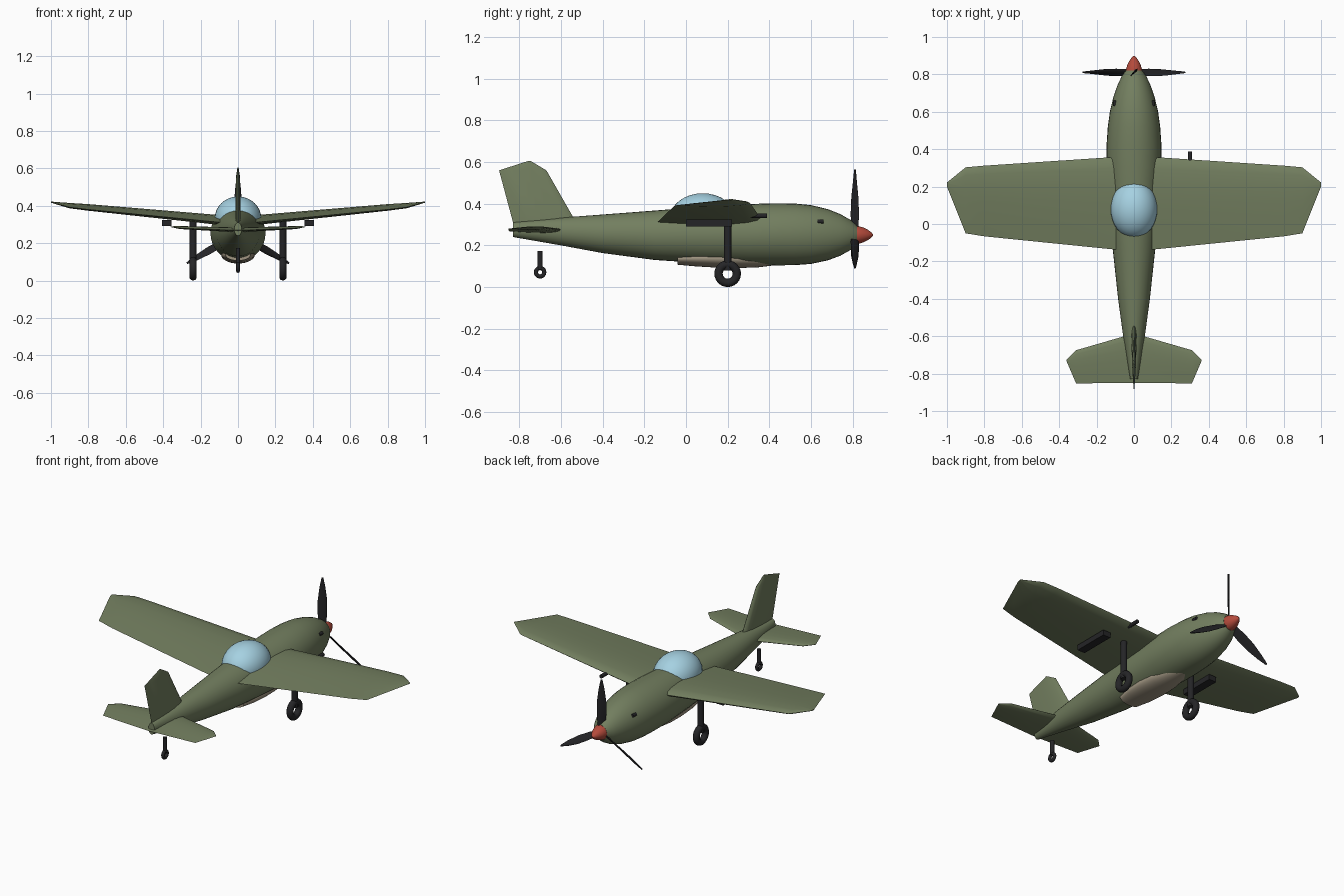
import bpy, bmesh
from math import sin, cos, pi, radians
from mathutils import Vector, Matrix

if "Cube" in bpy.data.objects:
    bpy.data.objects.remove(bpy.data.objects["Cube"])


def material(name, rgb):
    m = bpy.data.materials.new(name)
    m.diffuse_color = (*rgb, 1)
    m.use_nodes = True
    m.node_tree.nodes["Principled BSDF"].inputs["Base Color"].default_value = m.diffuse_color
    return m


GREEN = material("olive_green", (0.17, 0.21, 0.115))
DARK = material("near_black", (0.018, 0.018, 0.02))
RED = material("spinner_red", (0.46, 0.07, 0.045))
GLASS = material("canopy_blue", (0.38, 0.64, 0.76))
TAN = material("belly_tan", (0.35, 0.30, 0.22))


def finish(ob, name, mat, angle=40):
    ob.name = name
    ob.data.materials.append(mat)
    bpy.ops.object.select_all(action='DESELECT')
    ob.select_set(True)
    bpy.context.view_layer.objects.active = ob
    bpy.ops.object.shade_smooth_by_angle(angle=radians(angle))
    return ob


def loft(name, rings, mat, angle=40):
    """Skin a list of equal-length point rings and cap both ends."""
    bm = bmesh.new()
    vs = [[bm.verts.new(p) for p in r] for r in rings]
    n = len(rings[0])
    for a, b in zip(vs, vs[1:]):
        for i in range(n):
            bm.faces.new((a[i], a[(i + 1) % n], b[(i + 1) % n], b[i]))
    bm.faces.new(vs[0])
    bm.faces.new(vs[-1])
    bmesh.ops.recalc_face_normals(bm, faces=bm.faces)
    me = bpy.data.meshes.new(name)
    bm.to_mesh(me)
    bm.free()
    ob = bpy.data.objects.new(name, me)
    bpy.context.collection.objects.link(ob)
    return finish(ob, name, mat, angle)


def oval(y, hw, z0, z1, n=32):
    zc, hz = (z0 + z1) / 2, (z1 - z0) / 2
    return [(hw * cos(2 * pi * i / n), y, zc + hz * sin(2 * pi * i / n)) for i in range(n)]


def foil(le, te, thick):
    """Symmetric wing section from leading to trailing edge."""
    le, te, t = Vector(le), Vector(te), Vector(thick) / 2
    prof = [(0.03, .45), (0.12, .82), (0.3, 1), (0.5, .88), (0.75, .5)]
    up = [le.lerp(te, f) + t * h for f, h in prof]
    low = [le.lerp(te, f) - t * h for f, h in reversed(prof)]
    return [le] + up + [te] + low


def wing(name, sections, mat):
    """sections: x, y_lead, z_lead, y_trail, z_trail, thickness; first at x = 0."""
    both = [(-s[0], *s[1:]) for s in reversed(sections[1:])] + sections
    rings = [foil((x, yl, zl), (x, yt, zt), (0, 0, t)) for x, yl, zl, yt, zt, t in both]
    return loft(name, rings, mat)


def rod(name, a, b, r, mat, n=16):
    a, b = Vector(a), Vector(b)
    bpy.ops.mesh.primitive_cylinder_add(vertices=n, radius=r, depth=(b - a).length, location=(a + b) / 2)
    ob = bpy.context.object
    ob.rotation_euler = (b - a).to_track_quat('Z', 'Y').to_euler()
    return finish(ob, name, mat)


def wheel(name, loc, major, minor):
    bpy.ops.mesh.primitive_torus_add(location=loc, rotation=(0, pi / 2, 0), major_radius=major,
                                     minor_radius=minor, major_segments=24, minor_segments=10)
    return finish(bpy.context.object, name, DARK)


# Fuselage: y, half width, bottom, top
body = [(-0.83, 0.02, 0.24, 0.31), (-0.6, 0.058, 0.2, 0.333), (-0.4, 0.085, 0.163, 0.348),
        (-0.15, 0.112, 0.13, 0.367), (0.1, 0.133, 0.113, 0.387), (0.3, 0.147, 0.105, 0.398),
        (0.42, 0.147, 0.104, 0.402), (0.52, 0.14, 0.105, 0.401), (0.6, 0.129, 0.111, 0.393),
        (0.68, 0.11, 0.128, 0.374), (0.74, 0.089, 0.15, 0.35), (0.79, 0.066, 0.178, 0.322),
        (0.82, 0.044, 0.205, 0.295)]
loft("fuselage", [oval(*s) for s in body], GREEN)

# Main wing and horizontal tail
wing("main_wing", [(0, 0.365, 0.32, -0.147, 0.302, 0.055), (0.8, 0.312, 0.397, -0.066, 0.38, 0.034),
                   (0.9, 0.303, 0.405, -0.05, 0.392, 0.028), (1.0, 0.222, 0.42, 0.2, 0.418, 0.006)], GREEN)
wing("tailplane", [(0, -0.585, 0.272, -0.85, 0.268, 0.026), (0.31, -0.675, 0.285, -0.852, 0.28, 0.016),
                   (0.36, -0.725, 0.288, -0.735, 0.288, 0.004)], GREEN)

# Tail fin: z, leading y, trailing y at height, thickness
fin = [(0.28, -0.51, 0.28, -0.822, 0.03), (0.56, -0.67, 0.56, -0.897, 0.02), (0.605, -0.745, 0.605, -0.757, 0.006)]
loft("tail_fin", [foil((0, yl, z), (0, yt, zt), (t, 0, 0)) for z, yl, zt, yt, t in fin], GREEN)

# Canopy bubble
bpy.ops.mesh.primitive_uv_sphere_add(segments=32, ring_count=16, radius=1, location=(0, 0.08, 0.33))
bpy.context.object.scale = (0.125, 0.157, 0.12)
finish(bpy.context.object, "canopy", GLASS)

# Belly intake fairing
loft("belly_fairing", [oval(*s) for s in [(-0.04, 0.066, 0.107, 0.165), (0.05, 0.084, 0.099, 0.175),
     (0.15, 0.09, 0.093, 0.18), (0.25, 0.086, 0.091, 0.18), (0.35, 0.066, 0.095, 0.17),
     (0.43, 0.035, 0.105, 0.15)]], TAN)

# Spinner and three propeller blades
HUB = Vector((0, 0.81, 0.25))
loft("spinner", [oval(y, r, 0.25 - r, 0.25 + r) for y, r in
     [(0.8, 0.044), (0.825, 0.043), (0.85, 0.036), (0.872, 0.025), (0.888, 0.014), (0.898, 0.003)]], RED)
for k in range(3):
    spin = Matrix.Rotation(k * 2 * pi / 3, 4, 'Y')
    rings = []
    for r, chord, pitch in [(0.02, 0.04, 55), (0.1, 0.054, 48), (0.18, 0.052, 40), (0.26, 0.032, 32), (0.315, 0.01, 26)]:
        c = Vector((cos(radians(pitch)), sin(radians(pitch)), 0)) * chord / 2
        t = Vector((-c.y, c.x, 0)).normalized() * 0.009
        mid = Vector((0, 0, r))
        rings.append([HUB + spin @ p for p in foil(mid + c, mid - c, t)])
    loft(f"propeller_blade_{k + 1}", rings, DARK)

# Paired parts: main gear, wing racks, nose ports
for s, side in ((-1, "left"), (1, "right")):
    rod(f"{side}_gear_leg", (s * 0.24, 0.2, 0.08), (s * 0.24, 0.2, 0.33), 0.018, DARK)
    wheel(f"{side}_wheel", (s * 0.24, 0.2, 0.064), 0.044, 0.02)
    bpy.ops.mesh.primitive_cube_add(size=1, location=(s * 0.38, 0.11, 0.307))
    bpy.context.object.scale = (0.05, 0.22, 0.032)
    finish(bpy.context.object, f"{side}_wing_rack", DARK)
    rod(f"{side}_nose_port", (s * 0.102, 0.63, 0.315), (s * 0.102, 0.66, 0.315), 0.01, DARK, 12)

# Wing probe, on one side only
rod("wing_probe", (0.3, 0.31, 0.342), (0.3, 0.388, 0.342), 0.011, DARK)

# Tail wheel
rod("tail_wheel_leg", (0, -0.7, 0.085), (0, -0.7, 0.174), 0.012, DARK)
wheel("tail_wheel", (0, -0.7, 0.071), 0.02, 0.01)
